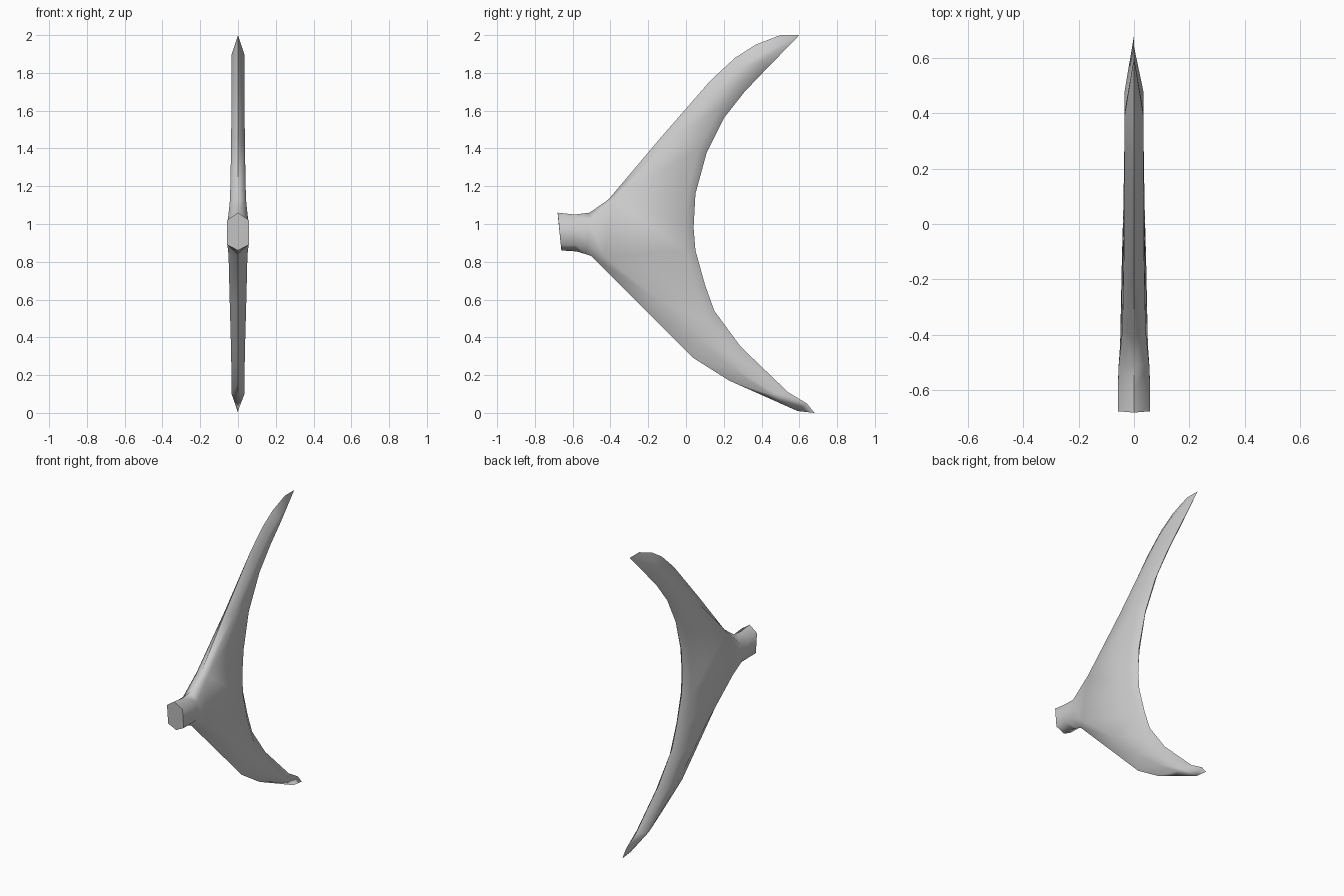
import bpy, bmesh, math

if "Cube" in bpy.data.objects:
    bpy.data.objects.remove(bpy.data.objects["Cube"])

# Each lobe row: leading edge (y, z), trailing edge (y, z), inset fractions, half thicknesses
UPPER = [((-0.41, 1.13), (0.05, 1.16), 0.06, 0.91, 0.042, 0.036),
         ((-0.14, 1.45), (0.11, 1.38), 0.20, 0.82, 0.036, 0.035),
         ((0.13, 1.76), (0.20, 1.56), 0.30, 0.72, 0.035, 0.035),
         ((0.26, 1.88), (0.31, 1.70), 0.33, 0.70, 0.035, 0.035),
         ((0.37, 1.95), (0.42, 1.815), 0.40, 0.66, 0.034, 0.034)]
UPPER_TIP = [(0.50, 2.0), (0.60, 2.0)]
LOWER = [((-0.50, 0.83), (0.05, 0.86), 0.12, 0.91, 0.050, 0.037),
         ((-0.23, 0.56), (0.10, 0.68), 0.27, 0.85, 0.044, 0.036),
         ((0.04, 0.29), (0.15, 0.54), 0.35, 0.76, 0.038, 0.035),
         ((0.23, 0.17), (0.29, 0.35), 0.35, 0.70, 0.035, 0.035),
         ((0.40, 0.095), (0.54, 0.11), 0.30, 0.55, 0.034, 0.034)]
LOWER_TIP = [(0.59, 0.01), (0.68, 0.0), (0.64, 0.05)]
# Stalk sections from the fin outwards: bottom edge, lower side, upper side, top edge
STALK = [[(0, -0.53, 0.84), (0.056, -0.52, 0.89), (0.055, -0.51, 1.01), (0, -0.51, 1.06)],
         [(0, -0.58, 0.855), (0.058, -0.585, 0.89), (0.058, -0.59, 1.01), (0, -0.59, 1.05)],
         [(0, -0.66, 0.86), (0.058, -0.663, 0.89), (0.058, -0.675, 1.02), (0, -0.68, 1.06)]]

bm = bmesh.new()


def row_points(row):
    a, b, f1, f2, t1, t2 = row
    mix = lambda f, t: (t, a[0] + (b[0] - a[0]) * f, a[1] + (b[1] - a[1]) * f)
    return [mix(0, 0), mix(f1, t1), mix(f2, t2), mix(1, 0)]


def build_side(s):
    def verts(points):
        return [bm.verts.new((s * x, y, z)) for x, y, z in points]

    def bridge(r0, r1):
        for i in range(3):
            bm.faces.new((r0[i], r0[i + 1], r1[i + 1], r1[i]))

    def lobe(rows, tip):
        rows = [verts(row_points(r)) for r in rows]
        for r0, r1 in zip(rows, rows[1:]):
            bridge(r0, r1)
        end = rows[-1]
        t = verts([(0, y, z) for y, z in tip])
        bm.faces.new((end[0], end[1], t[0]))
        bm.faces.new([end[1], end[2]] + t[::-1])
        bm.faces.new((end[2], end[3], t[-1]))
        return rows[0]

    # Two lobes joined by the central web
    up, lo = lobe(UPPER, UPPER_TIP), lobe(LOWER, LOWER_TIP)
    mid = verts([(0.036, -0.005, 1.0), (0, 0.04, 0.98)])
    bm.faces.new((lo[1], lo[2], mid[0], up[2], up[1]))
    bm.faces.new((lo[2], lo[3], mid[1], mid[0]))
    bm.faces.new((mid[0], mid[1], up[3], up[2]))

    # Stalk with closed end
    prev = [lo[0], lo[1], up[1], up[0]]
    for section in STALK:
        cur = verts(section)
        bridge(prev, cur)
        prev = cur
    bm.faces.new(prev)


for side in (1, -1):
    build_side(side)
bmesh.ops.remove_doubles(bm, verts=bm.verts, dist=0.0005)
bmesh.ops.recalc_face_normals(bm, faces=bm.faces)

mesh = bpy.data.meshes.new("tail_fin")
bm.to_mesh(mesh)
bm.free()
fin = bpy.data.objects.new("tail_fin", mesh)
bpy.context.collection.objects.link(fin)
bpy.context.view_layer.objects.active = fin
fin.select_set(True)
bpy.ops.object.shade_smooth_by_angle(angle=math.radians(65))
